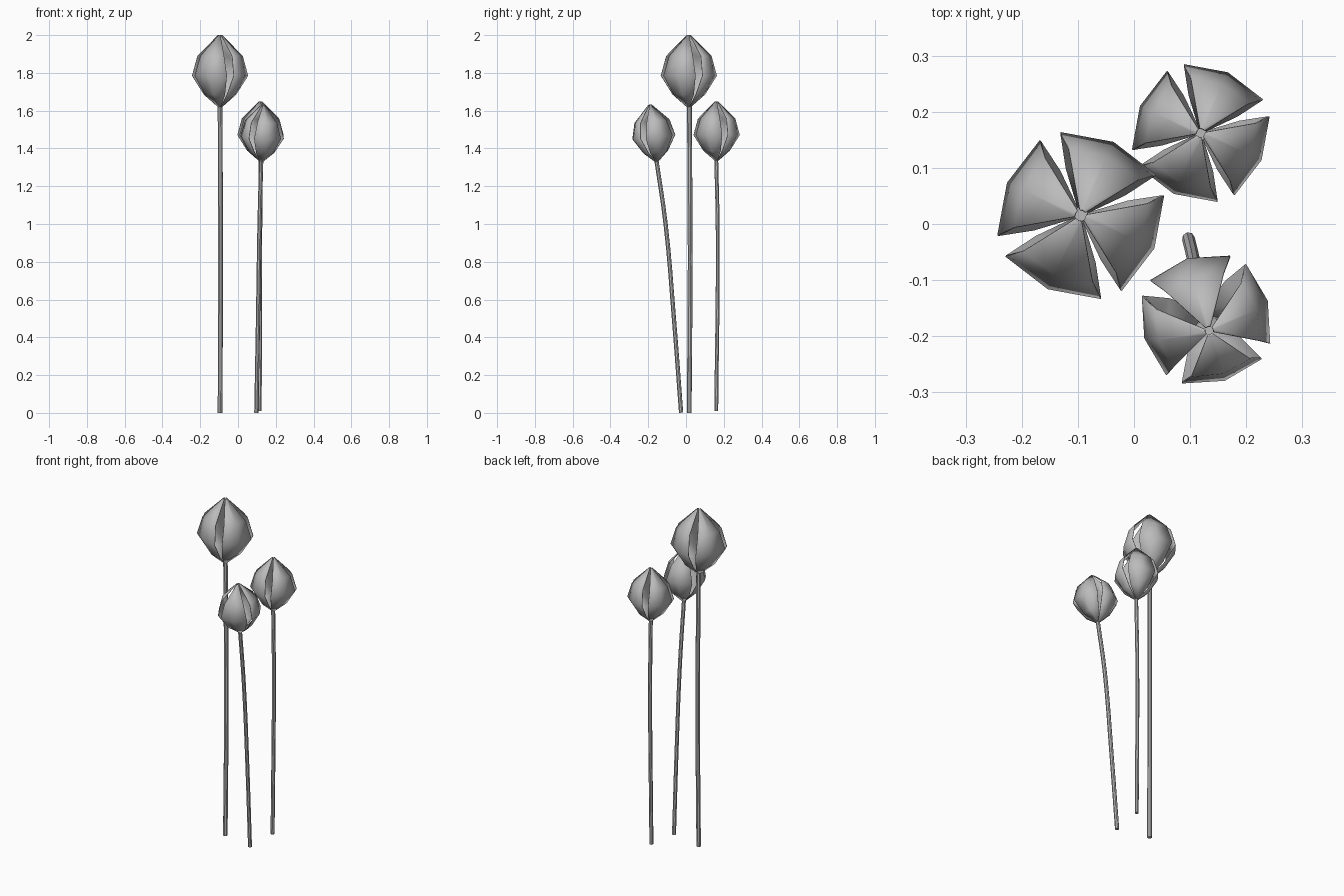
import bpy, bmesh
from math import radians, cos, sin
from mathutils import Matrix, Vector

cube = bpy.data.objects.get("Cube")
if cube:
    bpy.data.objects.remove(cube, do_unlink=True)

grey = bpy.data.materials.new("plain grey")
grey.use_nodes = True
tone = (0.5, 0.5, 0.5, 1)
grey.diffuse_color = tone
grey.node_tree.nodes["Principled BSDF"].inputs["Base Color"].default_value = tone

# petal rows: height, radius, half angle of the petal in degrees
ROWS = [(0, 0.013, 44), (0.065, 0.09, 41), (0.165, 0.153, 37.5),
        (0.27, 0.122, 34), (0.38, 0.012, 32)]


def activate(ob):
    bpy.ops.object.select_all(action='DESELECT')
    ob.select_set(True)
    bpy.context.view_layer.objects.active = ob


def make_bud(name, base, tip, scale, turn):
    """Four thin, separate petals curving in to a point."""
    bm = bmesh.new()
    for k in range(4):
        grid = []
        for z, r, half in ROWS:
            row = []
            for side in (-1, 0, 1):
                a = radians(turn + 90 * k + side * half)
                rr = r if side else r * 0.94
                row.append(bm.verts.new((rr * cos(a), rr * sin(a), z)))
            grid.append(row)
        for low, high in zip(grid, grid[1:]):
            for i in range(2):
                bm.faces.new((low[i], low[i + 1], high[i + 1], high[i]))
    # lean the bud along its axis and put it on the stem
    axis = Vector(tip) - Vector(base)
    lean = Vector((0, 0, 1)).rotation_difference(axis).to_matrix().to_4x4()
    bm.transform(Matrix.Translation(base) @ lean @ Matrix.Scale(scale, 4))
    me = bpy.data.meshes.new(name)
    bm.to_mesh(me)
    bm.free()
    ob = bpy.data.objects.new(name, me)
    bpy.context.collection.objects.link(ob)
    me.materials.append(grey)
    activate(ob)
    bpy.ops.object.shade_smooth_by_angle(angle=radians(50))
    shell = ob.modifiers.new("thickness", 'SOLIDIFY')
    shell.thickness = 0.003
    shell.offset = -1


def make_stem(name, points, radius):
    """Eight-sided tube through a few points."""
    cu = bpy.data.curves.new(name, 'CURVE')
    cu.dimensions = '3D'
    cu.resolution_u = 4
    cu.bevel_depth = radius
    cu.bevel_resolution = 2
    cu.use_fill_caps = True
    sp = cu.splines.new('BEZIER')
    sp.bezier_points.add(len(points) - 1)
    for bp, p in zip(sp.bezier_points, points):
        bp.co = p
        bp.handle_left_type = bp.handle_right_type = 'AUTO'
    cu.materials.append(grey)
    ob = bpy.data.objects.new(name, cu)
    bpy.context.collection.objects.link(ob)
    activate(ob)
    bpy.ops.object.convert(target='MESH')
    bpy.ops.object.shade_smooth_by_angle(angle=radians(30))


# tall bud
make_stem("tall_stem", [(-0.095, 0.017, 0), (-0.092, 0.022, 0.8),
                        (-0.095, 0.018, 1.635)], 0.013)
make_bud("tall_bud", (-0.095, 0.015, 1.62), (-0.095, 0.015, 2), 1, 66)

# rear bud
make_stem("rear_stem", [(0.115, 0.16, 0.01), (0.118, 0.168, 0.95),
                        (0.119, 0.16, 1.345)], 0.011)
make_bud("rear_bud", (0.119, 0.162, 1.335), (0.119, 0.162, 1.65), 0.825, 66)

# front bud, leaning forward
make_stem("front_stem", [(0.097, -0.026, 0.001), (0.106, -0.064, 0.5),
                         (0.114, -0.108, 1), (0.123, -0.157, 1.34)], 0.0115)
make_bud("front_bud", (0.124, -0.155, 1.33), (0.134, -0.19, 1.63), 0.8, 17)
